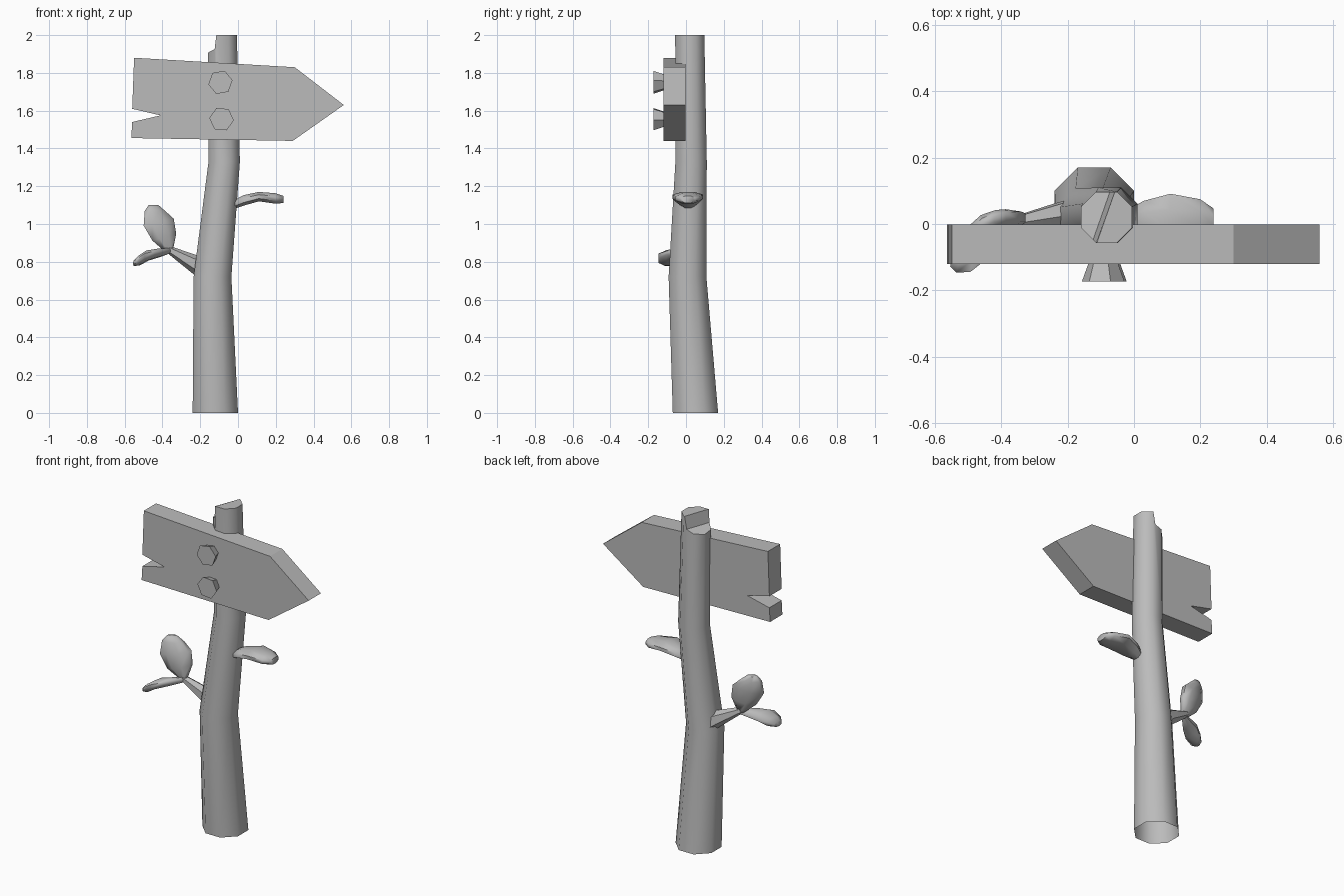
import bpy, bmesh
from math import cos, sin, pi, radians
from mathutils import Vector

cube = bpy.data.objects.get("Cube")
if cube:
    bpy.data.objects.remove(cube, do_unlink=True)

grey = bpy.data.materials.new("plain grey")
grey.use_nodes = True
GREY = (0.5, 0.5, 0.5, 1)
grey.diffuse_color = GREY
for node in grey.node_tree.nodes:
    if node.type == 'BSDF_PRINCIPLED':
        node.inputs["Base Color"].default_value = GREY


def finish(name, bm, smooth=0):
    """Turn a bmesh into a named object, optionally smooth below an angle."""
    bmesh.ops.recalc_face_normals(bm, faces=bm.faces)
    mesh = bpy.data.meshes.new(name)
    bm.to_mesh(mesh)
    bm.free()
    mesh.materials.append(grey)
    ob = bpy.data.objects.new(name, mesh)
    bpy.context.collection.objects.link(ob)
    if smooth:
        bpy.ops.object.select_all(action='DESELECT')
        ob.select_set(True)
        bpy.context.view_layer.objects.active = ob
        bpy.ops.object.shade_smooth_by_angle(angle=radians(smooth))
    return ob


def loft(stations, sides, turn=0.0, cap_start=True):
    """Skin rings given as (centre, half axis, half axis)."""
    bm = bmesh.new()
    rings = []
    for c, u, v in stations:
        c, u, v = Vector(c), Vector(u), Vector(v)
        angles = [turn + 2 * pi * i / sides for i in range(sides)]
        rings.append([bm.verts.new(c + u * cos(a) + v * sin(a)) for a in angles])
    for a, b in zip(rings, rings[1:]):
        for i in range(sides):
            j = (i + 1) % sides
            bm.faces.new((a[i], a[j], b[j], b[i]))
    if cap_start:
        bm.faces.new(rings[0])
    end = bm.faces.new(rings[-1])
    return bm, end


# Trunk: bent octagonal post, open underneath
post = [((-.12, .05, 0), .12), ((-.135, .008, .72), .10),
        ((-.073, .027, 1.33), .083), ((-.083, .02, 2), .077)]
k = 1 / cos(pi / 8)
bm, top = loft([(c, (r * k, 0, 0), (0, r * k, 0)) for c, r in post],
               8, pi / 8, cap_start=False)

# Broken top: split the cap along a slanted line and drop the right-hand part
low_side = Vector((-.94, .33, 0))
origin = Vector((-.085, .02, 2))
for offset in (0, .014):
    faces = [f for f in bm.faces if all(v.co.z > 1.99 for v in f.verts)]
    edges = {e for f in faces for e in f.edges}
    verts = {v for f in faces for v in f.verts}
    bmesh.ops.bisect_plane(bm, geom=faces + list(edges) + list(verts), dist=1e-5,
                           plane_co=origin + low_side * offset, plane_no=low_side)
for v in bm.verts:
    d = (v.co - origin).dot(low_side)
    if v.co.z > 1.99 and d > .01:
        v.co.z = 1.925 - .4 * (d - .014)
finish("trunk", bm, 50)

# Arrow board with a notched tail
outline = [(-.55, 1.88), (.30, 1.83), (.56, 1.63), (.29, 1.44),
           (-.565, 1.455), (-.56, 1.54), (-.41, 1.575), (-.56, 1.61)]
bm = bmesh.new()
face = bm.faces.new([bm.verts.new((x, -.12, z)) for x, z in outline])
ext = bmesh.ops.extrude_face_region(bm, geom=[face])
bmesh.ops.translate(bm, vec=(0, .118, 0),
                    verts=[g for g in ext["geom"] if isinstance(g, bmesh.types.BMVert)])
finish("arrow_board", bm)

# Flared hexagonal bolts
for name, x, z, turn in (("upper_bolt", -.093, 1.75, 10), ("lower_bolt", -.087, 1.555, -5)):
    bm, _ = loft([((x, y, z), (r, 0, 0), (0, 0, r)) for y, r in ((-.11, .042), (-.173, .065))],
                 6, radians(turn))
    finish(name, bm)

# Side branch
bm, _ = loft([((-.165, .035, .745), (.03, 0, .045), (0, .05, 0)),
              ((-.23, .025, .79), (.025, 0, .04), (0, .042, 0)),
              ((-.375, 0, .87), (.01, 0, .015), (0, .02, 0))], 6)
finish("branch", bm, 50)


def leaf(name, stations):
    bm, _ = loft(stations, 8, pi / 8)
    finish(name, bm, 65)


# Leaves: width axis first, thickness axis second
leaf("left_leaf", [((-.03, .01, 1.1), (0, .03, 0), (0, 0, .025)),
                   ((.03, .01, 1.125), (0, .065, 0), (0, 0, .03)),
                   ((.11, .01, 1.145), (0, .088, 0), (0, 0, .027)),
                   ((.20, .01, 1.135), (0, .07, 0), (0, 0, .03)),
                   ((.24, .01, 1.13), (0, .04, 0), (0, 0, .02))])
leaf("upright_leaf", [((-.365, .0, .865), (.025, 0, .01), (0, .015, 0)),
                      ((-.39, .0, .93), (.068, .02, .02), (0, .035, 0)),
                      ((-.42, .0, 1.01), (.086, .025, .02), (0, .038, 0)),
                      ((-.44, .005, 1.07), (.058, .02, 0), (0, .032, 0)),
                      ((-.447, .005, 1.1), (.028, .01, 0), (0, .018, 0))])
leaf("low_leaf", [((-.355, 0, .86), (0, .015, 0), (0, 0, .015)),
                  ((-.42, -.05, .847), (.02, .055, 0), (0, 0, .024)),
                  ((-.48, -.08, .833), (.015, .07, 0), (0, 0, .029)),
                  ((-.525, -.095, .805), (.012, .056, 0), (0, 0, .027)),
                  ((-.55, -.1, .793), (.005, .03, 0), (0, 0, .016))])
